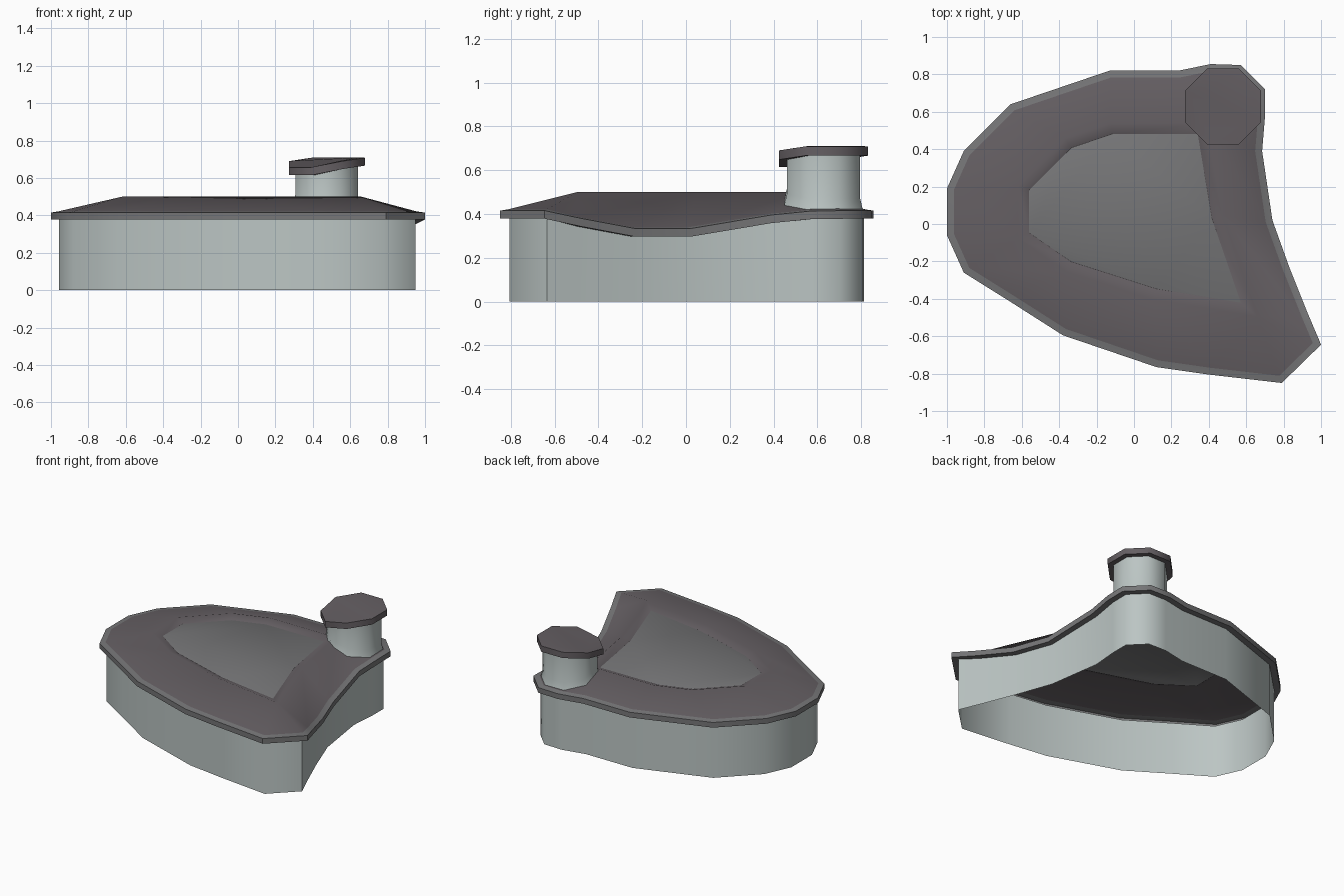
import bpy, bmesh, math
from mathutils import Vector

if "Cube" in bpy.data.objects:
    bpy.data.objects.remove(bpy.data.objects["Cube"])

# Eave outline, counter-clockwise: x, y, eave top z, index of the ridge corner it slopes to
EAVE = [(-1, .19, .415, 0), (-1, -.06, .415, 1), (-.91, -.26, .415, 1), (-.67, -.41, .415, 2),
        (-.38, -.595, .415, 2), (.12, -.765, .415, 3), (.40, -.805, .415, 3), (.79, -.85, .415, 4),
        (1, -.645, .415, 4), (.93, -.48, .38, 4), (.83, -.23, .333, 5), (.74, .02, .333, 5),
        (.685, .39, .395, 6), (.70, .57, .413, 6), (.70, .72, .415, 6), (.57, .85, .415, 6),
        (.41, .855, .415, 6), (.24, .82, .415, 6), (-.13, .82, .415, 7), (-.66, .64, .415, 8),
        (-.91, .39, .415, 0)]
PANEL = [(-.56, .18), (-.56, -.045), (-.335, -.20), (.12, -.345), (.57, -.42),
         (.415, .03), (.34, .48), (-.115, .48), (-.335, .405)]


def material(name, rgb):
    m = bpy.data.materials.new(name)
    m.diffuse_color = (*rgb, 1)
    m.use_nodes = True
    m.node_tree.nodes["Principled BSDF"].inputs["Base Color"].default_value = m.diffuse_color
    return m


WALL = material("pale_wall", (.50, .56, .55))
ROOF = material("dark_roof", (.13, .115, .125))
TRIM = material("grey_trim", (.18, .18, .185))


def inset(points, d):
    """Mitred inset of a counter-clockwise outline (negative d grows it)."""
    out = []
    for i, p in enumerate(points):
        p = Vector(p[:2])
        a = (p - Vector(points[i - 1][:2])).normalized()
        b = (Vector(points[(i + 1) % len(points)][:2]) - p).normalized()
        n = Vector((-a.y, a.x)) + Vector((-b.y, b.x))
        out.append(p + n * (d / (n.length_squared / 2)))
    return out


def ring(points, heights):
    return [(p[0], p[1], h) for p, h in zip(points, heights)]


def loft(name, rings, mats, slots=None, cap=False, angle=50):
    """Skin a stack of rings with equal point counts."""
    bm = bmesh.new()
    loops = [[bm.verts.new(p) for p in r] for r in rings]
    n = len(rings[0])
    for k in range(len(loops) - 1):
        for i in range(n):
            j = (i + 1) % n
            f = bm.faces.new((loops[k][i], loops[k][j], loops[k + 1][j], loops[k + 1][i]))
            f.material_index = slots[k] if slots else 0
    if cap:
        f = bm.faces.new(loops[-1])
        f.material_index = slots[-1] if slots else 0
    bmesh.ops.remove_doubles(bm, verts=bm.verts, dist=1e-5)
    me = bpy.data.meshes.new(name)
    bm.to_mesh(me)
    bm.free()
    ob = bpy.data.objects.new(name, me)
    bpy.context.collection.objects.link(ob)
    for m in mats:
        me.materials.append(m)
    bpy.ops.object.select_all(action='DESELECT')
    ob.select_set(True)
    bpy.context.view_layer.objects.active = ob
    bpy.ops.object.shade_smooth_by_angle(angle=math.radians(angle))
    return ob


# Main walls, open underneath, following the dipping eave
top = [e[2] for e in EAVE]
low = [z - .037 for z in top]
wall_line = inset(EAVE, .042)
loft("walls", [ring(wall_line, [0] * len(EAVE)), ring(wall_line, low)], [WALL], angle=60)

# Roof: rim underside, rim face, rim top, slope, then lip down to the sunken panel
ridge = inset(PANEL, -.06)
loft("roof", [ring(wall_line, low), ring(EAVE, low), ring(EAVE, top),
              ring(inset(EAVE, .037), [z + .006 for z in top]),
              [(*ridge[e[3]], .5) for e in EAVE],
              [(*PANEL[e[3]], .478) for e in EAVE]],
     [ROOF, TRIM], [1, 1, 1, 0, 0])

# Sunken flat roof panel
loft("roof_panel", [ring(inset(PANEL, -.002), [.478] * 9), ring(PANEL, [.479] * 9)],
     [TRIM], cap=True)

# Octagonal turret; its cap dips towards the middle of the building
CX, CY = .475, .628
octagon = [(CX + .22 * math.cos(math.radians(22.5 + 45 * i)),
            CY + .22 * math.sin(math.radians(22.5 + 45 * i))) for i in range(8)]
cap_top = [.708, .708, .708, .69, .657, .657, .69, .708]
cap_low = [z - .042 for z in cap_top]
body = inset(octagon, .036)
base = [.41, .41, .41, .43, .455, .455, .43, .41]
loft("turret_walls", [ring(inset(octagon, .022), base),
                      ring(body, [z + .06 for z in base]), ring(body, cap_low)], [WALL])
loft("turret_cap", [ring(body, cap_low), ring(octagon, cap_low), ring(octagon, cap_top),
                    ring(inset(octagon, .03), [z + .002 for z in cap_top])],
     [ROOF], cap=True)
